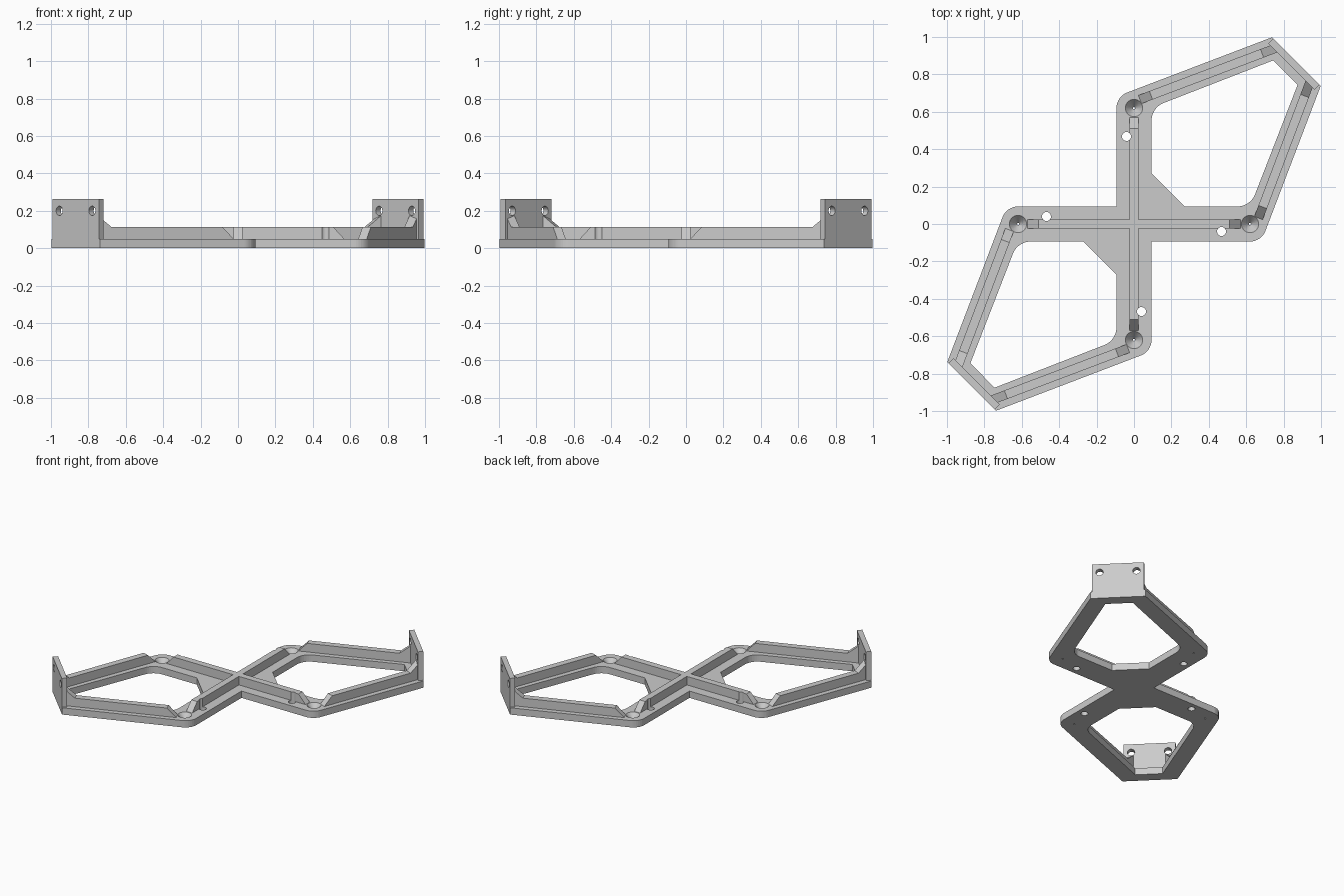
import bpy, bmesh, math
from mathutils import Matrix, Vector

cube = bpy.data.objects.get("Cube")
if cube:
    bpy.data.objects.remove(cube, do_unlink=True)

grey = bpy.data.materials.new("light_grey")
grey.use_nodes = True
grey.diffuse_color = (0.6, 0.6, 0.6, 1)
grey.node_tree.nodes["Principled BSDF"].inputs["Base Color"].default_value = grey.diffuse_color

BASE, RIB, TOP = 0.05, 0.113, 0.262   # heights of plate, ribs and uprights
ARM = 0.094                           # half width of the cross arms
HALF = 0.024                          # half width of the ribs
TILT = math.radians(20.7)             # angle of the outer bars


def add(name, bm):
    bmesh.ops.recalc_face_normals(bm, faces=bm.faces)
    mesh = bpy.data.meshes.new(name)
    bm.to_mesh(mesh)
    bm.free()
    mesh.materials.append(grey)
    ob = bpy.data.objects.new(name, mesh)
    bpy.context.collection.objects.link(ob)
    return ob


def prism(name, points, push, place=Matrix()):
    """Solid made by pushing a flat outline along a vector."""
    bm = bmesh.new()
    face = bm.faces.new([bm.verts.new(p) for p in points])
    out = bmesh.ops.extrude_face_region(bm, geom=[face])
    moved = [v for v in out["geom"] if isinstance(v, bmesh.types.BMVert)]
    bmesh.ops.translate(bm, verts=moved, vec=push)
    # The starting face stays behind as the lower cap
    if not face.is_valid or len(bm.faces) < len(points) + 2:
        bm.faces.new([v for v in bm.verts if v not in moved])
    bm.transform(place)
    return add(name, bm)


def cone(place, r1, r2, depth):
    bm = bmesh.new()
    bmesh.ops.create_cone(bm, cap_ends=True, segments=28, radius1=r1, radius2=r2,
                          depth=depth, matrix=place)
    return add("cutter", bm)


def cut(ob, cutter):
    mod = ob.modifiers.new("cut", 'BOOLEAN')
    mod.operation, mod.solver, mod.object = 'DIFFERENCE', 'EXACT', cutter
    bpy.context.view_layer.objects.active = ob
    bpy.ops.object.modifier_apply(modifier=mod.name)
    bpy.data.objects.remove(cutter, do_unlink=True)


def rounded(corners, z):
    """Outline whose corners (x, y, radius) are rounded by arcs."""
    pts = []
    for i, (x, y, r) in enumerate(corners):
        p = Vector((x, y))
        if not r:
            pts.append((x, y, z))
            continue
        a = (Vector(corners[i - 1][:2]) - p).normalized()
        b = (Vector(corners[(i + 1) % len(corners)][:2]) - p).normalized()
        half = a.angle(b) / 2
        centre = p + (a + b).normalized() * r / math.sin(half)
        start = p + a * r / math.tan(half) - centre
        end = p + b * r / math.tan(half) - centre
        for k in range(9):
            v = start.lerp(end, k / 8).normalized() * r + centre
            pts.append((v.x, v.y, z))
    return pts


def turned(corners):
    return [(-x, -y, r) for x, y, r in corners]


# Base plate: two kites joined by a cross, each with an opening
outer = [(-ARM, ARM, 0), (-ARM, 0.681, 0.09), (0.737, 0.998, 0),
         (0.998, 0.737, 0), (0.681, -ARM, 0.09)]
opening = [(ARM, 0.27, 0), (ARM, 0.622, 0.1), (0.745, 0.875, 0),
           (0.875, 0.745, 0), (0.622, ARM, 0.1), (0.27, ARM, 0)]
base = prism("base_plate", rounded(outer + turned(outer), 0), (0, 0, BASE))
for shape in (opening, turned(opening)):
    cut(base, prism("cutter", rounded(shape, -0.1), (0, 0, 0.3)))

# Conical pockets at the ends of the arms
for x, y in ((0, 0.62), (0.62, 0), (0, -0.62), (-0.62, 0)):
    cut(base, cone(Matrix.Translation((x, y, BASE / 2)), 0.004, 0.048, BASE + 0.004))


def rib(name, profile, place):
    return prism(name, [(s, -HALF, z) for s, z in profile], (0, 2 * HALF, 0), place)


# Crossing ribs on the arms, sloped at the ends
low = BASE - 0.002
arm_profile = [(-0.57, low), (-0.51, RIB), (0.51, RIB), (0.57, low)]
arms = [rib("arm_rib_x", arm_profile, Matrix()),
        rib("arm_rib_y", arm_profile, Matrix.Rotation(math.pi / 2, 4, 'Z'))]

# Screw holes beside the ribs, which they clip slightly
for x, y, arm in ((-0.04, 0.468, 1), (0.04, -0.468, 1), (-0.468, 0.04, 0), (0.468, -0.04, 0)):
    for part in (base, arms[arm]):
        cut(part, cone(Matrix.Translation((x, y, 0.1)), 0.024, 0.024, 0.4))

# Outer bar ribs, rising into a gusset at the upright
bar_profile = [(0, low), (0.065, RIB), (0.70, RIB), (0.778, 0.175), (0.778, low)]
for side, spin in (("back", 0), ("front", math.pi)):
    turn = Matrix.Rotation(spin, 4, 'Z')
    for label, spot, angle in (("a", (0.03, 0.665, 0), TILT),
                               ("b", (0.665, 0.03, 0), math.pi / 2 - TILT)):
        rib(f"{side}_bar_rib_{label}", bar_profile,
            turn @ Matrix.Translation(spot) @ Matrix.Rotation(angle, 4, 'Z'))

    # Upright mounting plate with two screw holes
    near, far, inset = 0.744, 0.991, 0.026
    plate = prism(f"{side}_upright",
                  [(near, far, low), (far, near, low),
                   (far - inset, near - inset, low), (near - inset, far - inset, low)],
                  (0, 0, TOP - low), turn)
    facing = Vector((1, 1, 0)).to_track_quat('Z', 'Y').to_matrix().to_4x4()
    for x, y in ((0.955, 0.78), (0.78, 0.955)):
        cut(plate, cone(turn @ Matrix.Translation((x, y, 0.2)) @ facing, 0.025, 0.025, 0.2))
